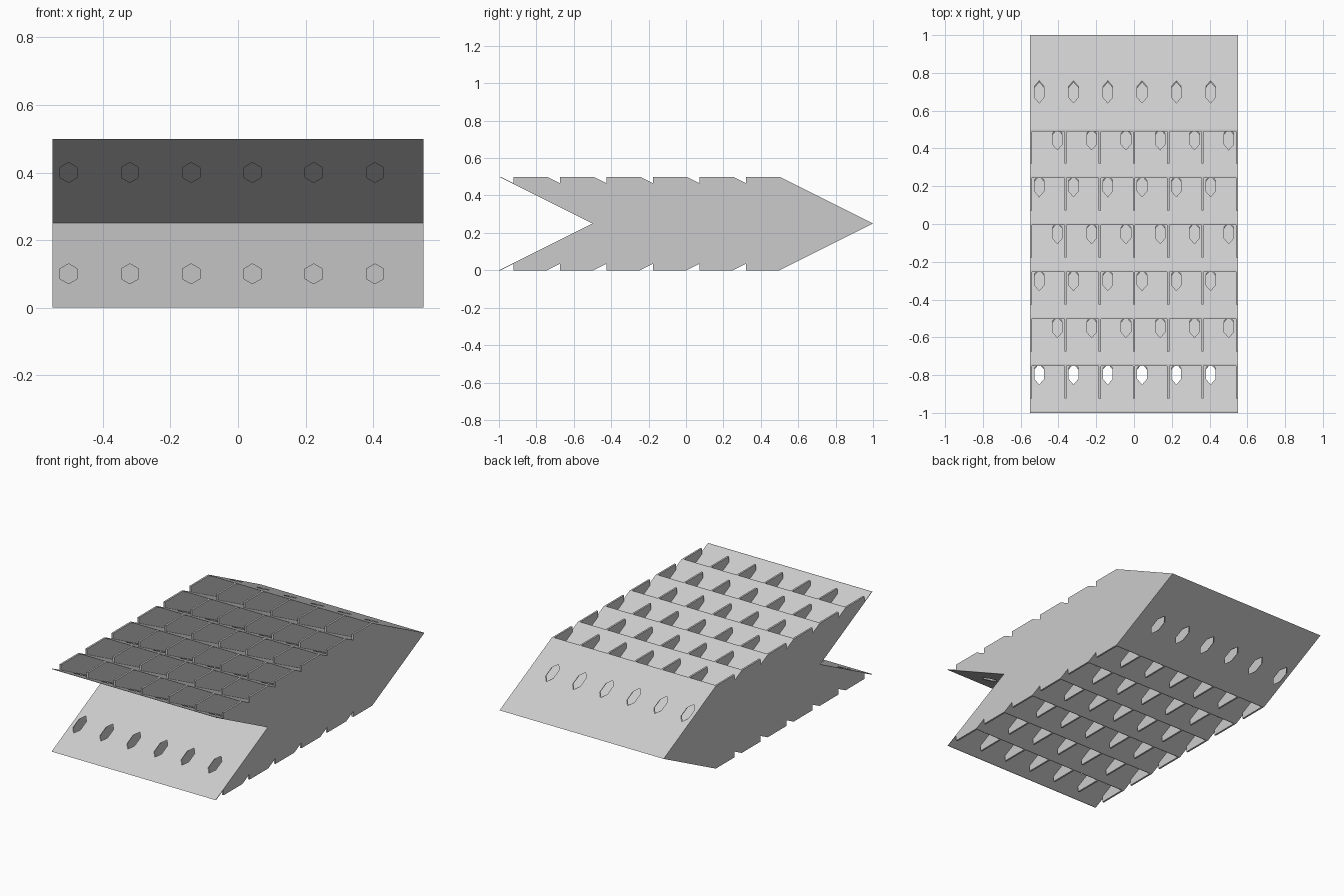
import bpy, bmesh, math

default = bpy.data.objects.get("Cube")
if default:
    bpy.data.objects.remove(default, do_unlink=True)

# Overall sizes
HALF_W, HEIGHT, DEPTH = 0.55, 0.5, 0.5
MID = HEIGHT / 2
PLATES, PITCH, THICK = 7, 0.2485, 0.009
CELLS, WALL = 6, 0.011
CELL = (2 * HALF_W - WALL) / CELLS
SETBACK = 0.077                      # ribs start behind the plate lip
HOLE_R, HOLE_SHIFT = 0.0295, 0.048

grey = bpy.data.materials.new("light grey")
grey.use_nodes = True
grey.diffuse_color = (0.6, 0.6, 0.6, 1)
grey.node_tree.nodes["Principled BSDF"].inputs["Base Color"].default_value = (0.6, 0.6, 0.6, 1)


def make_object(name, bm):
    bmesh.ops.recalc_face_normals(bm, faces=bm.faces)
    mesh = bpy.data.meshes.new(name)
    bm.to_mesh(mesh)
    bm.free()
    mesh.materials.append(grey)
    obj = bpy.data.objects.new(name, mesh)
    bpy.context.collection.objects.link(obj)
    return obj


def add_prism(bm, points, offset):
    """Extrude a closed outline of 3D points along an offset vector."""
    face = bm.faces.new([bm.verts.new(p) for p in points])
    new = bmesh.ops.extrude_face_region(bm, geom=[face])["geom"]
    bmesh.ops.translate(bm, vec=offset,
                        verts=[g for g in new if isinstance(g, bmesh.types.BMVert)])


def hole_cutter(shift):
    """Rows of long hexagonal rods, one upper and one lower per cell."""
    bm = bmesh.new()
    for i in range(CELLS):
        x = -HALF_W + WALL / 2 + (i + 0.5) * CELL + shift
        for z in (0.1, HEIGHT - 0.1):
            ring = [(x + HOLE_R * math.sin(a * math.pi / 3), -1.2,
                     z + HOLE_R * math.cos(a * math.pi / 3)) for a in range(6)]
            add_prism(bm, ring, (0, 2.4, 0))
    obj = make_object("hole_cutter", bm)
    obj.hide_render = True
    return obj


# Thin V-shaped plates, with hole positions alternating from plate to plate
cutters = [hole_cutter(-HOLE_SHIFT), hole_cutter(HOLE_SHIFT)]
for k in range(PLATES):
    y = -1 + k * PITCH
    outline = [(y, 0), (y + DEPTH, MID), (y, HEIGHT),
               (y + THICK, HEIGHT), (y + THICK + DEPTH, MID), (y + THICK, 0)]
    bm = bmesh.new()
    add_prism(bm, [(-HALF_W, py, pz) for py, pz in outline], (2 * HALF_W, 0, 0))
    plate = make_object(f"chevron_plate_{k + 1}", bm)
    cut = plate.modifiers.new("holes", 'BOOLEAN')
    cut.operation = 'DIFFERENCE'
    cut.solver = 'EXACT'
    cut.object = cutters[k % 2]
    bpy.context.view_layer.update()
    graph = bpy.context.evaluated_depsgraph_get()
    baked = bpy.data.meshes.new_from_object(plate.evaluated_get(graph))
    plate.modifiers.clear()
    plate.data = baked

for cutter in cutters:
    bpy.data.objects.remove(cutter, do_unlink=True)

# Ribs dividing each gap between plates into cells, including the side walls
for k in range(PLATES - 1):
    y = -1 + k * PITCH
    front, back, nose = y + SETBACK, y + PITCH, y + THICK + DEPTH
    drop = (SETBACK - THICK) * MID / DEPTH
    outline = [(front, HEIGHT), (back, HEIGHT), (back + DEPTH, MID), (back, 0),
               (front, 0), (front, drop), (nose, MID), (front, HEIGHT - drop)]
    bm = bmesh.new()
    for i in range(CELLS + 1):
        x = -HALF_W + i * CELL
        add_prism(bm, [(x, py, pz) for py, pz in outline], (WALL, 0, 0))
    make_object(f"rib_row_{k + 1}", bm)
